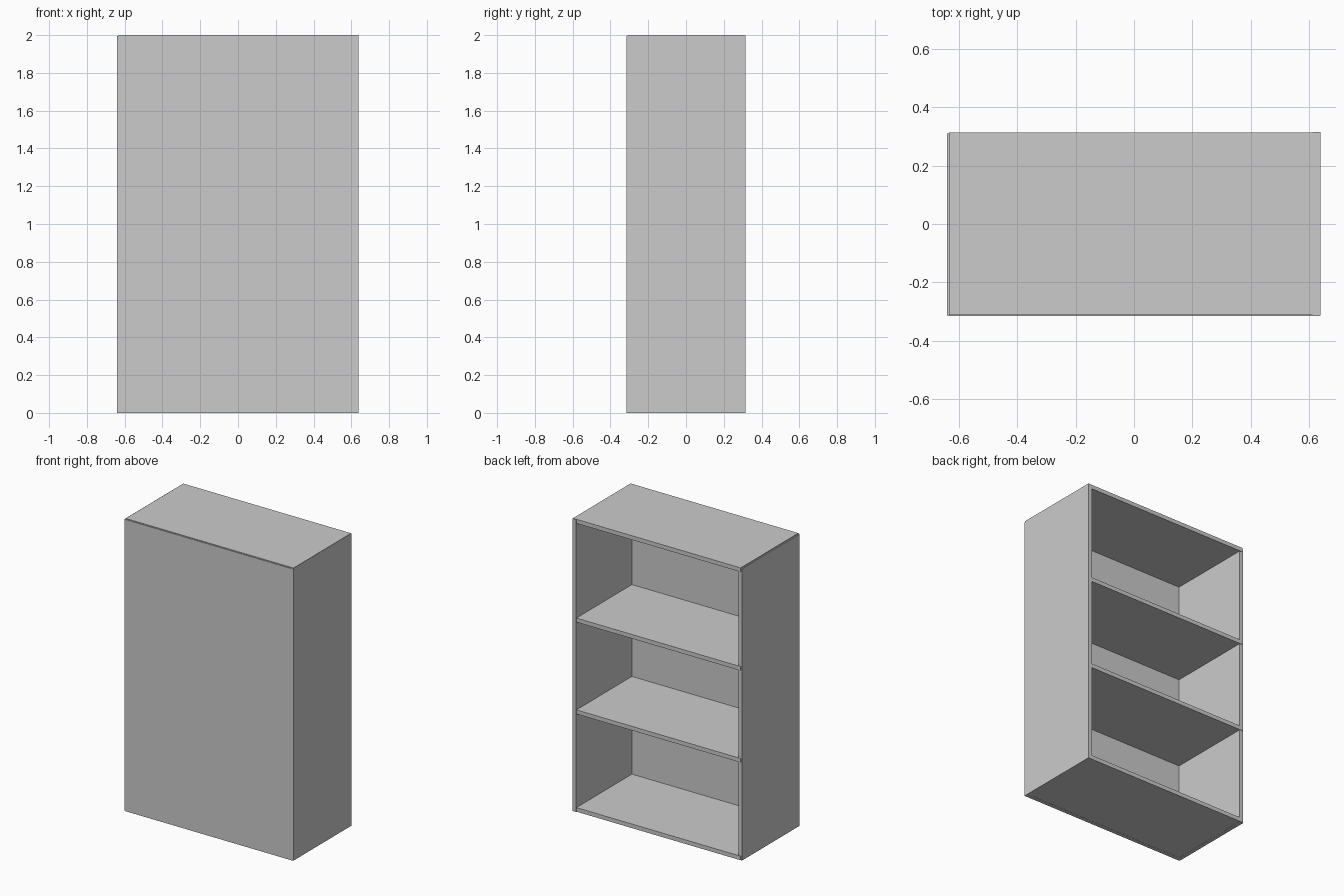
import bpy

if "Cube" in bpy.data.objects:
    bpy.data.objects.remove(bpy.data.objects["Cube"])


def panel(name, x, y, z):
    """Box panel given by its (min, max) extents on each axis."""
    bpy.ops.mesh.primitive_cube_add(
        size=1, location=[(a + b) / 2 for a, b in (x, y, z)])
    ob = bpy.context.object
    ob.name = name
    ob.scale = [b - a for a, b in (x, y, z)]
    bpy.ops.object.transform_apply(location=False, rotation=False, scale=True)
    return ob


T = 0.028  # board thickness

# Upright sides: the left one sits slightly proud and slightly shorter
panel("left_side", (-0.64, -0.612), (-0.312, 0.309), (0.0, 1.994))
panel("right_side", (0.61, 0.638), (-0.312, 0.315), (0.0, 1.998))

# Closed front panel; the +y side stays open
panel("closed_panel", (-0.636, 0.636), (-0.315, -0.287), (0.0, 1.994))

# Base, two shelves and top
for name, z in (("base", 0.001), ("lower_shelf", 0.669),
                ("upper_shelf", 1.297), ("top", 2.0 - T)):
    panel(name, (-0.632, 0.637), (-0.311, 0.312), (z, z + T))
